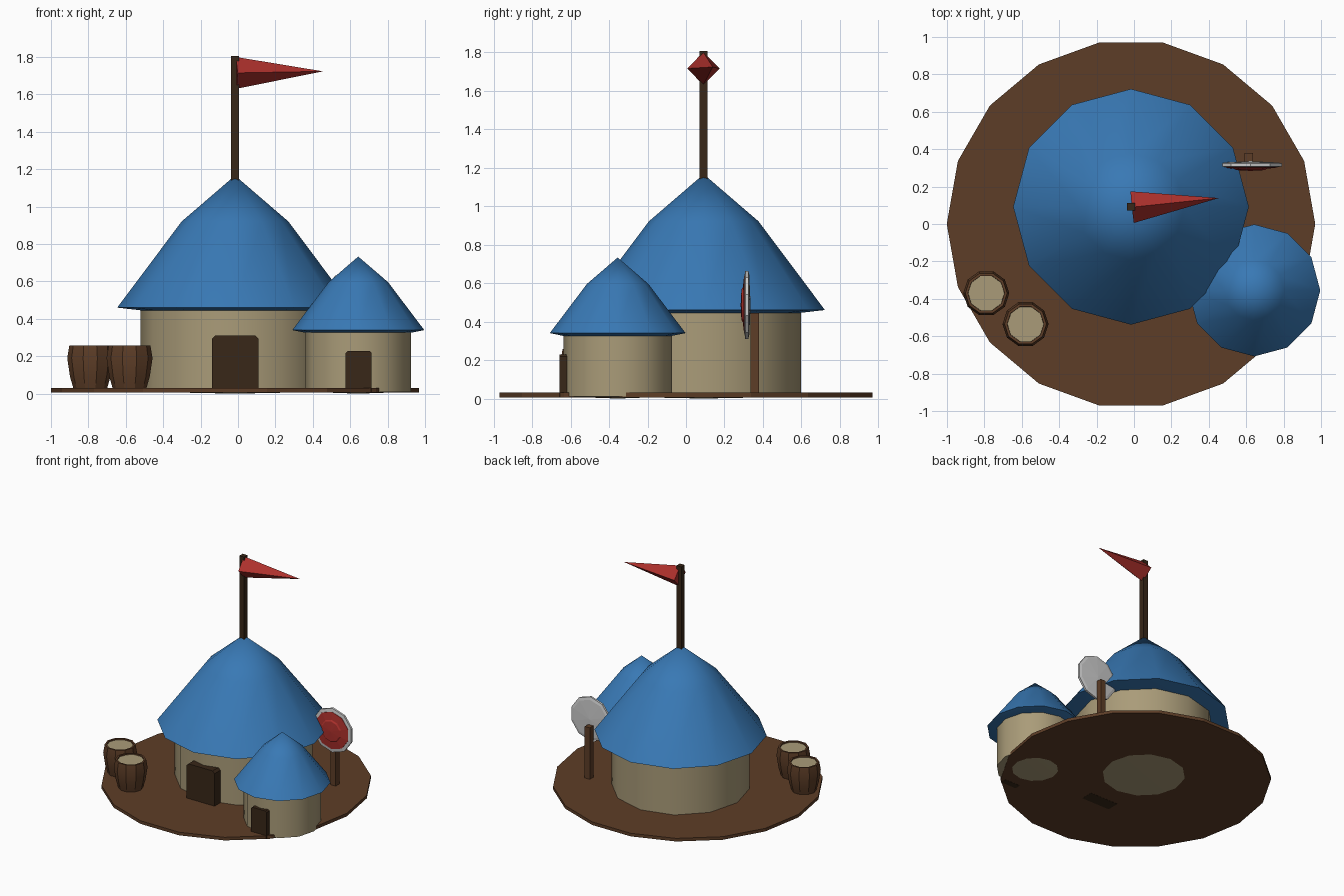
import bpy, bmesh, math
from mathutils import Matrix

if "Cube" in bpy.data.objects:
    bpy.data.objects.remove(bpy.data.objects["Cube"])


def material(name, rgb):
    m = bpy.data.materials.new(name)
    m.diffuse_color = (*rgb, 1)
    m.use_nodes = True
    m.node_tree.nodes["Principled BSDF"].inputs["Base Color"].default_value = m.diffuse_color
    return m


BLUE = material("roof blue", (0.04, 0.19, 0.46))
TAN = material("plaster", (0.40, 0.33, 0.19))
BROWN = material("brown wood", (0.11, 0.047, 0.02))
DARK = material("dark wood", (0.04, 0.02, 0.009))
RED = material("red", (0.42, 0.03, 0.025))


def finish(name, bm, mat, matrix, smooth=None):
    bmesh.ops.recalc_face_normals(bm, faces=bm.faces)
    me = bpy.data.meshes.new(name)
    bm.to_mesh(me)
    bm.free()
    me.transform(matrix)
    ob = bpy.data.objects.new(name, me)
    bpy.context.collection.objects.link(ob)
    if mat:
        me.materials.append(mat)
    if smooth:
        bpy.ops.object.select_all(action='DESELECT')
        ob.select_set(True)
        bpy.context.view_layer.objects.active = ob
        bpy.ops.object.shade_smooth_by_angle(angle=math.radians(smooth))
    return ob


def lathe(name, profile, sides, mat, loc, rot=None, smooth=None):
    """Closed solid from (radius, height) points; ends are closed."""
    bm = bmesh.new()
    rings = []
    for r, z in profile:
        if r == 0:
            rings.append([bm.verts.new((0, 0, z))] * sides)
        else:
            rings.append([bm.verts.new((r * math.cos(2 * math.pi * i / sides),
                                        r * math.sin(2 * math.pi * i / sides), z))
                          for i in range(sides)])
    for a, b in zip(rings, rings[1:]):
        for i in range(sides):
            j = (i + 1) % sides
            bm.faces.new(list(dict.fromkeys((a[i], a[j], b[j], b[i]))))
    for ring in (rings[0], rings[-1]):
        if ring[0] is not ring[1]:
            bm.faces.new(ring)
    m = Matrix.Translation(loc) @ (rot if rot else Matrix())
    return finish(name, bm, mat, m, smooth)


def box(name, lo, hi, mat):
    bm = bmesh.new()
    bmesh.ops.create_cube(bm, size=1)
    m = Matrix.Translation([(a + b) / 2 for a, b in zip(lo, hi)]) @ \
        Matrix.Diagonal([b - a for a, b in zip(lo, hi)] + [1])
    return finish(name, bm, mat, m)


def door(name, x, y, w, top, depth, mat):
    """Slab with clipped upper corners, front face at y."""
    c, h = w * 0.07, w / 2
    pts = [(-h, 0.005), (h, 0.005), (h, top - c), (h - c, top), (c - h, top), (-h, top - c)]
    bm = bmesh.new()
    f = bm.faces.new([bm.verts.new((px, 0, pz)) for px, pz in pts])
    ext = bmesh.ops.extrude_face_region(bm, geom=[f])
    bmesh.ops.translate(bm, vec=(0, depth, 0),
                        verts=[v for v in ext["geom"] if isinstance(v, bmesh.types.BMVert)])
    return finish(name, bm, mat, Matrix.Translation((x, y, 0)))


def hut(name, x, y, s, base, eave, tip):
    lathe(name + "_wall", [(0, base), (0.505 * s, base + 0.01), (0.505 * s, eave + 0.02)],
          12, TAN, (x, y, 0), smooth=40)
    rise = tip - eave
    lathe(name + "_roof", [(0.5 * s, eave - 0.01), (0.63 * s, eave + 0.005),
                           (0.285 * s, eave + 0.655 * rise), (0, tip)],
          12, BLUE, (x, y, 0), smooth=40)


# Ground plate
lathe("ground_plate", [(0.985, 0.006), (0.985, 0.031)], 18, BROWN, (-0.016, 0, 0))

# Huts with doors
hut("main_hut", -0.016, 0.092, 1.0, 0.0, 0.455, 1.166)
hut("side_hut", 0.643, -0.355, 0.56, 0.0, 0.335, 0.733)
door("main_door", -0.015, -0.455, 0.25, 0.31, 0.1, DARK)
door("side_door", 0.645, -0.657, 0.138, 0.228, 0.05, DARK)

# Flag pole and pennant
box("flag_pole", (-0.037, 0.071, 1.12), (0.005, 0.113, 1.805), DARK)
lathe("pennant", [(0.085, 0), (0, 0.467)], 4, RED, (-0.01, 0.09, 1.715),
      Matrix.Rotation(math.radians(6), 4, 'Z') @ Matrix.Rotation(math.radians(89), 4, 'Y'))

# Barrels with sunken lids
for n, (x, y) in enumerate([(-0.79, -0.37), (-0.58, -0.535)], 1):
    lathe(f"barrel_{n}", [(0.09, 0.028), (0.108, 0.09), (0.123, 0.19), (0.112, 0.257),
                          (0.098, 0.257), (0.096, 0.24)], 10, BROWN, (x, y, 0), smooth=30)
    lathe(f"barrel_lid_{n}", [(0.097, 0.235), (0.097, 0.248)], 10, TAN, (x, y, 0))

# Round target on a post: local z points to the front, a corner points up
face_front = Matrix.Rotation(math.radians(90), 4, 'X') @ Matrix.Rotation(math.radians(90), 4, 'Z')
box("target_post", (0.59, 0.335, 0.01), (0.635, 0.38, 0.445), BROWN)
lathe("target_disc", [(0, -0.02), (0.155, -0.013), (0.177, -0.008), (0.177, 0.008), (0.15, 0.012)],
      10, None, (0.623, 0.316, 0.487), face_front)
lathe("target_face", [(0.152, 0.008), (0.15, 0.014), (0.09, 0.021), (0.08, 0.028), (0, 0.032)],
      10, RED, (0.623, 0.316, 0.487), face_front)
